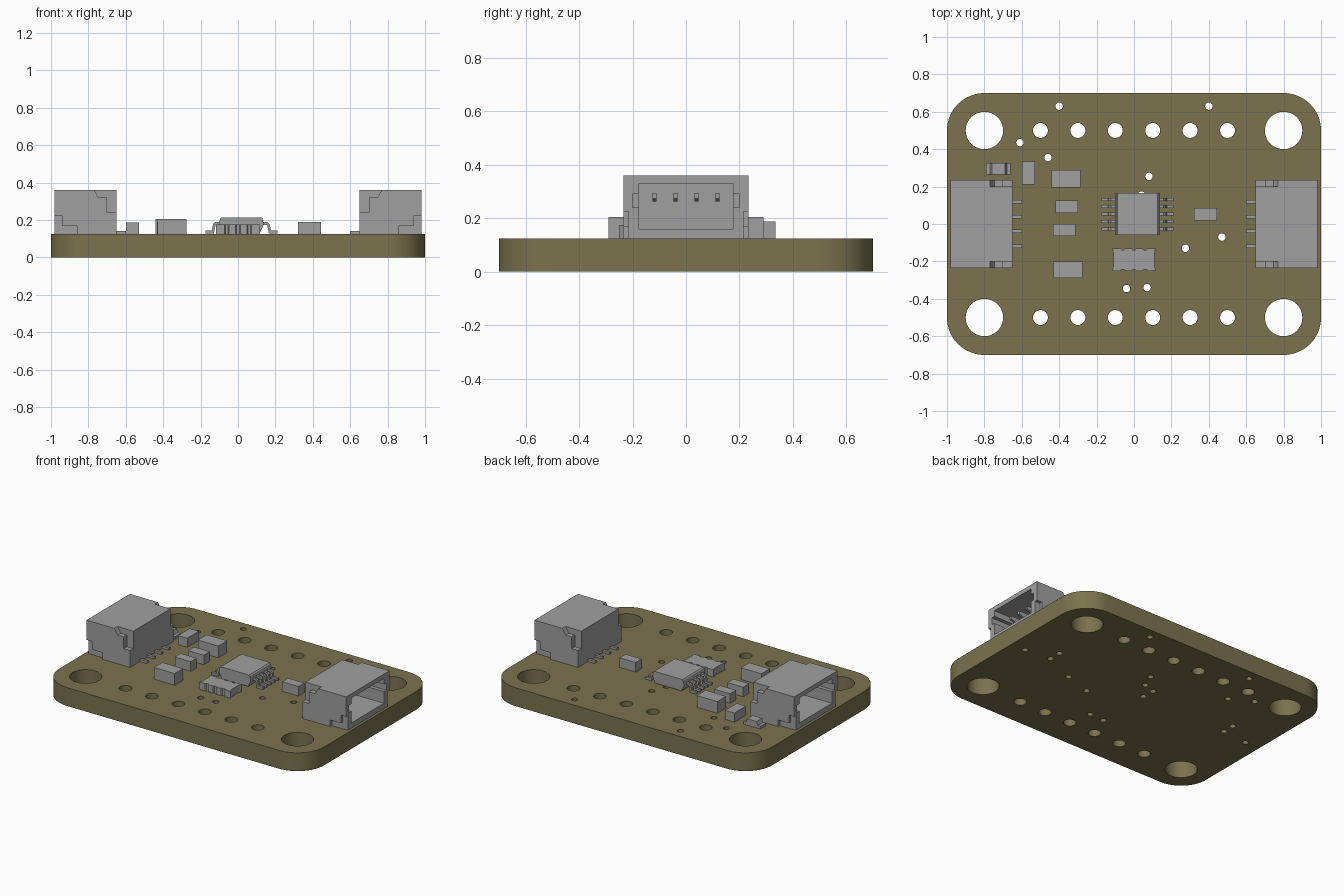
import bpy, bmesh, math
from mathutils import Vector

if "Cube" in bpy.data.objects:
    bpy.data.objects.remove(bpy.data.objects["Cube"], do_unlink=True)


def material(name, rgb):
    m = bpy.data.materials.new(name)
    m.use_nodes = True
    m.diffuse_color = (*rgb, 1)
    m.node_tree.nodes["Principled BSDF"].inputs["Base Color"].default_value = (*rgb, 1)
    return m


OLIVE = material("olive board", (0.198, 0.171, 0.076))
GREY = material("component grey", (0.35, 0.35, 0.35))
TOP = 0.125  # upper face of the board


def prism(name, pts, lo, hi, axis="z", s=1):
    """Extrude a 2D outline along z (xy outline) or y (xz outline); s=-1 turns it half round."""
    bm = bmesh.new()
    if axis == "z":
        verts = [bm.verts.new((s * a, s * b, lo)) for a, b in pts]
        step = Vector((0, 0, hi - lo))
    else:
        verts = [bm.verts.new((s * a, s * lo, b)) for a, b in pts]
        step = Vector((0, s * (hi - lo), 0))
    face = bm.faces.new(verts)
    ext = bmesh.ops.extrude_face_region(bm, geom=[face])
    bmesh.ops.translate(bm, vec=step, verts=[g for g in ext["geom"] if isinstance(g, bmesh.types.BMVert)])
    bmesh.ops.recalc_face_normals(bm, faces=bm.faces)
    me = bpy.data.meshes.new(name)
    bm.to_mesh(me)
    bm.free()
    me.materials.append(GREY)
    ob = bpy.data.objects.new(name, me)
    bpy.context.collection.objects.link(ob)
    return ob


def rect(x0, x1, y0, y1):
    return [(x0, y0), (x1, y0), (x1, y1), (x0, y1)]


def box(name, x0, x1, y0, y1, z0, z1, s=1):
    return prism(name, rect(x0, x1, y0, y1), z0, z1, "z", s)


def cut(ob, cutters):
    """Subtract the cutters from ob and remove them."""
    bpy.context.view_layer.objects.active = ob
    for c in cutters:
        mod = ob.modifiers.new("cut", "BOOLEAN")
        mod.operation, mod.solver, mod.object = "DIFFERENCE", "EXACT", c
        bpy.ops.object.modifier_apply(modifier=mod.name)
        bpy.data.objects.remove(c, do_unlink=True)


def arc(cx, cy, r, start, sweep, n):
    return [(cx + r * math.cos(start + sweep * i / n), cy + r * math.sin(start + sweep * i / n))
            for i in range(n + 1)]


# Board: rounded outline with holes, as a filled and extruded curve
curve = bpy.data.curves.new("board", "CURVE")
curve.dimensions, curve.fill_mode, curve.extrude = "2D", "BOTH", TOP / 2


def loop(pts):
    sp = curve.splines.new("POLY")
    sp.points.add(len(pts) - 1)
    for p, (x, y) in zip(sp.points, pts):
        p.co = (x, y, 0, 1)
    sp.use_cyclic_u = True


def hole(x, y, r, n):
    loop(arc(x, y, r, 0, math.tau, n)[:-1])


outline = []
for k, (sx, sy) in enumerate([(1, 1), (-1, 1), (-1, -1), (1, -1)]):
    outline += arc(sx * 0.8, sy * 0.5, 0.2, k * math.pi / 2, math.pi / 2, 16)
    hole(sx * 0.8, sy * 0.5, 0.1, 40)
loop(outline)
for i in range(6):
    for y in (-0.5, 0.5):
        hole(-0.5 + 0.2 * i, y, 0.04, 24)
vias = [(-0.4, 0.63), (0.4, 0.63), (-0.61, 0.435), (-0.46, 0.355), (0.08, 0.255), (0.04, 0.155),
        (-0.045, 0.128), (-0.04, 0.04), (0.47, -0.07), (0.275, -0.13), (-0.04, -0.345), (0.07, -0.34)]
for s in (-1, 1):
    vias += [(s * 0.89, 0.01), (s * 0.7, 0.115), (s * 0.7, 0.03)]
for x, y in vias:
    hole(x, y, 0.02, 16)
curve.materials.append(OLIVE)
board = bpy.data.objects.new("board", curve)
bpy.context.collection.objects.link(board)
board.location.z = TOP / 2
bpy.context.view_layer.objects.active = board
board.select_set(True)
bpy.ops.object.convert(target="MESH")
board = bpy.context.view_layer.objects.active
bm = bmesh.new()
bm.from_mesh(board.data)
bmesh.ops.remove_doubles(bm, verts=bm.verts, dist=0.0001)
bmesh.ops.recalc_face_normals(bm, faces=bm.faces)
bm.to_mesh(board.data)
bm.free()
bpy.ops.object.shade_smooth_by_angle(angle=math.radians(30))
board.select_set(False)

# Two edge connectors, opening outward
for s, side in ((1, "left"), (-1, "right")):
    housing = box(side + "_connector_housing", 0.65, 0.98, -0.234, 0.234, TOP, 0.36, s)
    cutters = [box("cavity", 0.7, 1.1, -0.175, 0.175, 0.16, 0.33, s),
               box("side_slots", 0.8, 1.1, -0.2, 0.2, 0.24, 0.29, s)]
    upper = [(0.6, 0.24), (0.7, 0.24), (0.7, 0.32), (0.745, 0.32), (0.77, 0.36), (0.77, 0.4), (0.6, 0.4)]
    lower = [(0.86, 0.1), (1.1, 0.1), (1.1, 0.225), (0.94, 0.225), (0.94, 0.17), (0.86, 0.17)]
    for lo, hi in ((0.2, 0.3), (-0.3, -0.2)):
        cutters.append(prism("corner_notch", upper, lo, hi, "y", s))
    for lo, hi in ((0.215, 0.3), (-0.3, -0.215)):
        cutters.append(prism("clip_recess", lower, lo, hi, "y", s))
    cut(housing, cutters)
    blade = [(0.69, 0.262), (0.86, 0.262), (0.9, 0.274), (0.9, 0.295), (0.69, 0.295)]
    for i in range(4):
        y = -0.118 + i * 0.0787
        prism(f"{side}_contact_{i + 1}", blade, y - 0.008, y + 0.008, "y", s)
        box(f"{side}_solder_tail_{i + 1}", 0.6, 0.66, y - 0.009, y + 0.009, TOP, 0.14, s)

# Central chip with chamfered body and gull-wing legs
cx, cy, hw = 0.018, 0.053, 0.113
half = [(hw - 0.012, 0.135), (hw + 0.005, 0.172), (hw + 0.005, 0.185), (hw, 0.208), (hw - 0.006, 0.214)]
body = [(cx + a, z) for a, z in half] + [(cx - a, z) for a, z in reversed(half)]
prism("chip_body", body, cy - hw, cy + hw, "y")
leg = [(0.1, 0.188), (0.14, 0.188), (0.152, 0.176), (0.158, 0.143), (0.193, 0.143),
       (0.193, 0.127), (0.147, 0.127), (0.138, 0.172), (0.1, 0.172)]
for side in (-1, 1):
    for i in range(5):
        y = cy + (i - 2) * 0.0394
        prism(f"chip_leg_{'right' if side < 0 else 'left'}_{i + 1}",
              [(cx + side * a, z) for a, z in leg], y - 0.008, y + 0.008, "y")

# Small block components
for name, x0, x1, y0, y1, top in (
        ("large_capacitor_back", -0.44, -0.285, 0.195, 0.29, 0.205),
        ("large_capacitor_front", -0.43, -0.275, -0.29, -0.2, 0.205),
        ("small_capacitor_back", -0.42, -0.3, 0.06, 0.125, 0.19),
        ("small_capacitor_front", -0.432, -0.312, -0.065, 0.0, 0.19),
        ("upright_resistor", -0.6, -0.53, 0.21, 0.335, 0.187),
        ("left_capacitor", 0.32, 0.443, 0.02, 0.085, 0.19)):
    box(name, x0, x1, y0, y1, TOP, top)

# Resistor array with scalloped edges
edge = [(-0.118, 0.06)]
for x in (-0.06, 0.0, 0.06):
    edge += [(x - 0.013, 0.06), (x - 0.007, 0.052), (x + 0.007, 0.052), (x + 0.013, 0.06)]
edge += [(0.118, 0.06), (0.109, 0.035), (0.109, -0.035)]
array = [(a, -0.19 + b) for a, b in edge] + [(-a, -0.19 - b) for a, b in edge]
prism("resistor_array", array, TOP, 0.175)

# Indicator light: thin base with a raised, sloped lens
box("light_base", -0.79, -0.66, 0.265, 0.325, TOP, 0.143)
prism("light_lens", [(-0.77, 0.143), (-0.68, 0.143), (-0.69, 0.168), (-0.76, 0.168)], 0.265, 0.325, "y")
